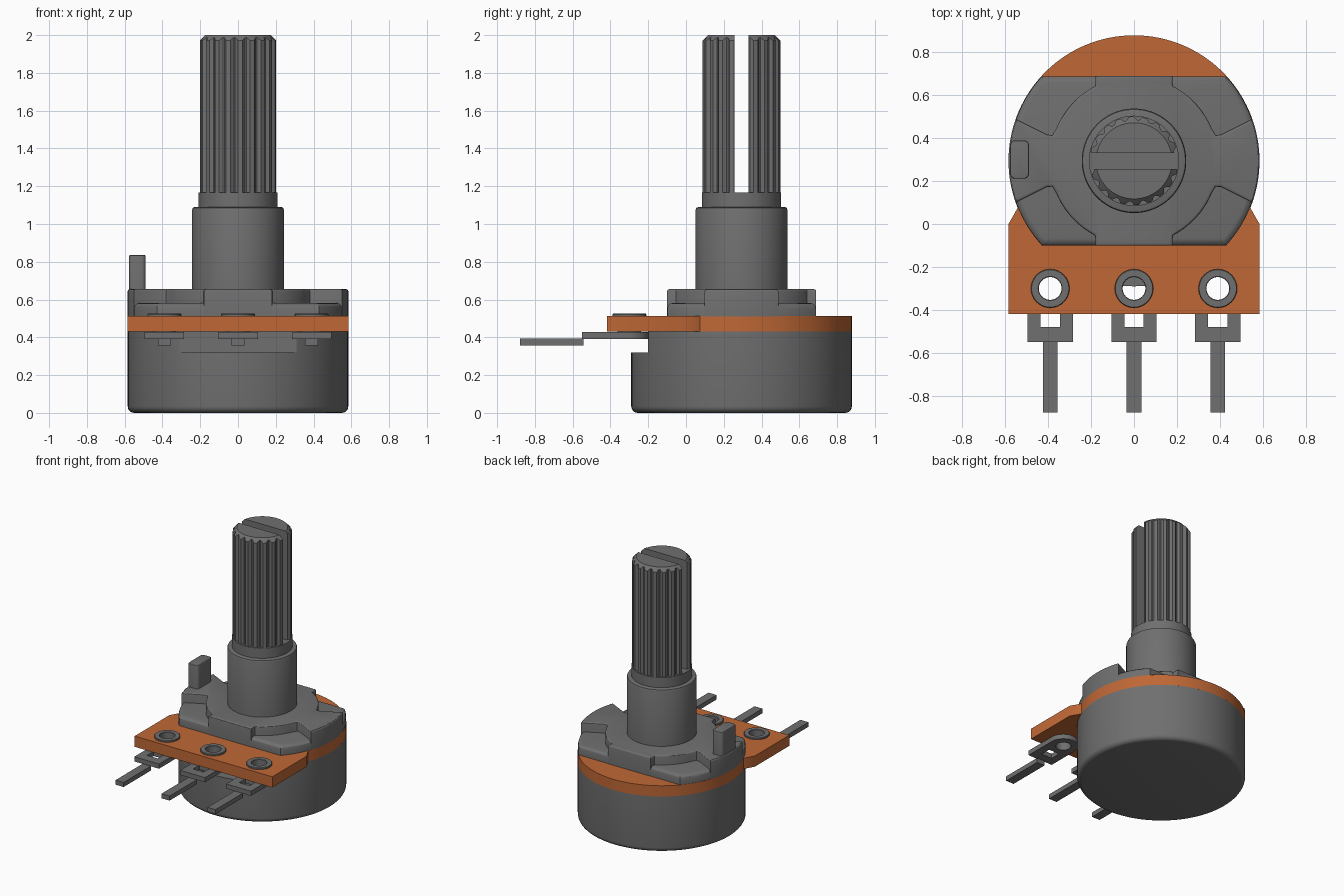
import bpy, bmesh
from math import sin, cos, pi, atan2, asin, radians

if "Cube" in bpy.data.objects:
    bpy.data.objects.remove(bpy.data.objects["Cube"])

CY = 0.294          # y of the shaft axis
R = 0.584           # body radius
PINS = (-0.39, 0.0, 0.39)


def material(name, *rgb):
    m = bpy.data.materials.new(name)
    m.diffuse_color = (*rgb, 1)
    m.use_nodes = True
    m.node_tree.nodes["Principled BSDF"].inputs["Base Color"].default_value = m.diffuse_color
    return m


GREY = material("dark_metal", 0.16, 0.16, 0.16)
ORANGE = material("orange_board", 0.52, 0.137, 0.036)


def finish(bm, name, mat=GREY):
    bmesh.ops.recalc_face_normals(bm, faces=bm.faces)
    me = bpy.data.meshes.new(name)
    bm.to_mesh(me)
    bm.free()
    me.materials.append(mat)
    ob = bpy.data.objects.new(name, me)
    bpy.context.collection.objects.link(ob)
    return ob


def arc(cx, cy, r, a0, a1, n):
    return [(cx + r * cos(a0 + (a1 - a0) * i / n), cy + r * sin(a0 + (a1 - a0) * i / n))
            for i in range(n + 1)]


def circle(cx, cy, r, n=32):
    return arc(cx, cy, r, 0, 2 * pi, n)[:-1]


def prism(name, outline, z0, z1, holes=(), bevel=0, mat=GREY):
    """Extrude an outline with optional holes; optionally round its top rim."""
    bm = bmesh.new()
    edges = []
    for loop in [outline, *holes]:
        vs = [bm.verts.new((x, y, z0)) for x, y in loop]
        if holes:
            edges += [bm.edges.new((vs[i - 1], vs[i])) for i in range(len(vs))]
        else:
            bm.faces.new(vs)
    if holes:
        bmesh.ops.triangle_fill(bm, edges=edges, use_beauty=True)
    ext = bmesh.ops.extrude_face_region(bm, geom=bm.faces[:])['geom']
    for v in ext:
        if isinstance(v, bmesh.types.BMVert):
            v.co.z = z1
    bmesh.ops.recalc_face_normals(bm, faces=bm.faces)
    if bevel:
        rim = [e for e in bm.edges if all(abs(v.co.z - z1) < 1e-5 for v in e.verts)
               and e.calc_face_angle(0) > 1]
        bmesh.ops.bevel(bm, geom=rim, offset=bevel, segments=3, profile=0.5, affect='EDGES')
    return finish(bm, name, mat)


def loft(name, rings, closed=False):
    """Skin a stack of equal rings; cap the ends unless closed into a tube."""
    bm = bmesh.new()
    rs = [[bm.verts.new(p) for p in ring] for ring in rings]
    n = len(rs[0])
    for k in range(0 if closed else 1, len(rs)):
        a, b = rs[k - 1], rs[k]
        for i in range(n):
            bm.faces.new((a[i - 1], a[i], b[i], b[i - 1]))
    if not closed:
        bm.faces.new(rs[0])
        bm.faces.new(rs[-1])
    return finish(bm, name)


def lathe(name, profile, cx=0, cy=CY, n=96, closed=False):
    return loft(name, [[(x, y, z) for x, y in circle(cx, cy, r, n)] for r, z in profile], closed)


def cut_box(ob, x, y, z):
    """Subtract the box spanning the given ranges."""
    cutter = prism("cutter", [(x[0], y[0]), (x[1], y[0]), (x[1], y[1]), (x[0], y[1])], *z)
    cutter.hide_render = True
    m = ob.modifiers.new("cut", 'BOOLEAN')
    m.object, m.operation, m.solver = cutter, 'DIFFERENCE', 'EXACT'
    bpy.context.view_layer.objects.active = ob
    bpy.ops.object.modifier_apply(modifier=m.name)
    bpy.data.objects.remove(cutter)


# Round can with a rounded base and a ledge at the front
base = [(R - 0.035 + x, 0.035 + z) for x, z in arc(0, 0, 0.035, -pi / 2, 0, 5)]
can = lathe("can", base + [(R, 0.43)])
cut_box(can, (-0.7, 0.7), (-0.5, -0.2), (0.32, 0.6))

# Orange circuit wafer with a front tab and three holes
a = asin((0.075 - CY) / R)
outline = arc(0, CY, R, a, pi - a, 80) + [(-R, 0), (-R, -0.418), (R, -0.418), (R, 0)]
prism("wafer", outline, 0.43, 0.512, [circle(x, -0.3, 0.062) for x in PINS], mat=ORANGE)

# Terminals: window plate under the wafer, a stepped-down pin, and a rivet
for i, x in enumerate(PINS):
    plate = arc(x, -0.3, 0.105, 0, pi, 20) + [(x - 0.105, -0.55), (x + 0.105, -0.55)]
    window = [(x - 0.045, -0.48), (x + 0.045, -0.48), (x + 0.045, -0.4), (x - 0.045, -0.4)]
    prism(f"terminal_plate_{i}", plate, 0.392, 0.428, [window, circle(x, -0.3, 0.06)])
    w = 0.034
    prism(f"terminal_pin_{i}", [(x - w, -0.878), (x + w, -0.878), (x + w, -0.543), (x - w, -0.543)],
          0.358, 0.393)
    lathe(f"rivet_{i}", [(0.053, 0.392), (0.062, 0.392), (0.062, 0.511), (0.09, 0.511),
                         (0.09, 0.521), (0.087, 0.525), (0.056, 0.525), (0.053, 0.522)],
          x, -0.3, 32, True)

# Cover plate: low slab showing in the four corner pockets
H = 0.395
r, h = R - 0.002, H - 0.002
t = asin(h / r)
slab = arc(0, CY, r, -t, t, 32) + arc(0, CY, r, pi - t, pi + t, 32)
prism("cover_slab", slab, 0.511, 0.582, bevel=0.03)

# Cover plate: raised cross with four arms, mirrored from one quarter
quarter = (arc(0, 0, R, 0, atan2(0.195, 0.55), 10) + [(0.405, 0.122), (0.38, 0.12)]
           + arc(0, 0, 0.392, atan2(0.15, 0.362), atan2(0.347, 0.182), 10)
           + [(0.18, 0.36), (0.18, H)])
half = quarter + [(-x, y) for x, y in quarter[::-1]]
full = half + [(x, -y) for x, y in half[::-1][1:-1]]
prism("cover_cross", [(x, y + CY) for x, y in full], 0.511, 0.655, bevel=0.012)

# Locating lug on the left arm
lug = []
for sx, sy, a0 in ((1, 1, 0), (-1, 1, 1), (-1, -1, 2), (1, -1, 3)):
    lug += arc(-0.533 + sx * 0.022, 0.3 + sy * 0.067, 0.022, a0 * pi / 2, (a0 + 1) * pi / 2, 4)
prism("locating_lug", lug, 0.64, 0.835, bevel=0.006)

# Bushing and the shaft collar
lathe("bushing", [(0.243, 0.64), (0.243, 1.075), (0.239, 1.086), (0.228, 1.09)])
lathe("shaft_collar", [(0.21, 1.08), (0.21, 1.168)], n=64)

# Knurled shaft with a chamfered tip and a screwdriver slot
depth = [0, 0, 0, 0, 0.6, 1, 1, 0.6]
N = 20 * len(depth)
knurl = [(2 * pi * i / N, 0.206 - 0.016 * depth[i % len(depth)]) for i in range(N)]
tip = 0.177


def ring(zf, rf):
    return [(rf(q) * cos(b), CY + rf(q) * sin(b), zf(q)) for b, q in knurl]


shaft = loft("knurled_shaft", [ring(lambda q: 1.16, lambda q: q),
                               ring(lambda q: 2.0 - (q - tip), lambda q: q),
                               ring(lambda q: 2.0, lambda q: tip)])
cut_box(shaft, (-0.4, 0.4), (CY - 0.037, CY + 0.037), (1.1, 2.2))

# Smooth shading with sharp edges kept
bpy.ops.object.select_all(action='SELECT')
bpy.context.view_layer.objects.active = can
bpy.ops.object.shade_smooth_by_angle(angle=radians(30))
